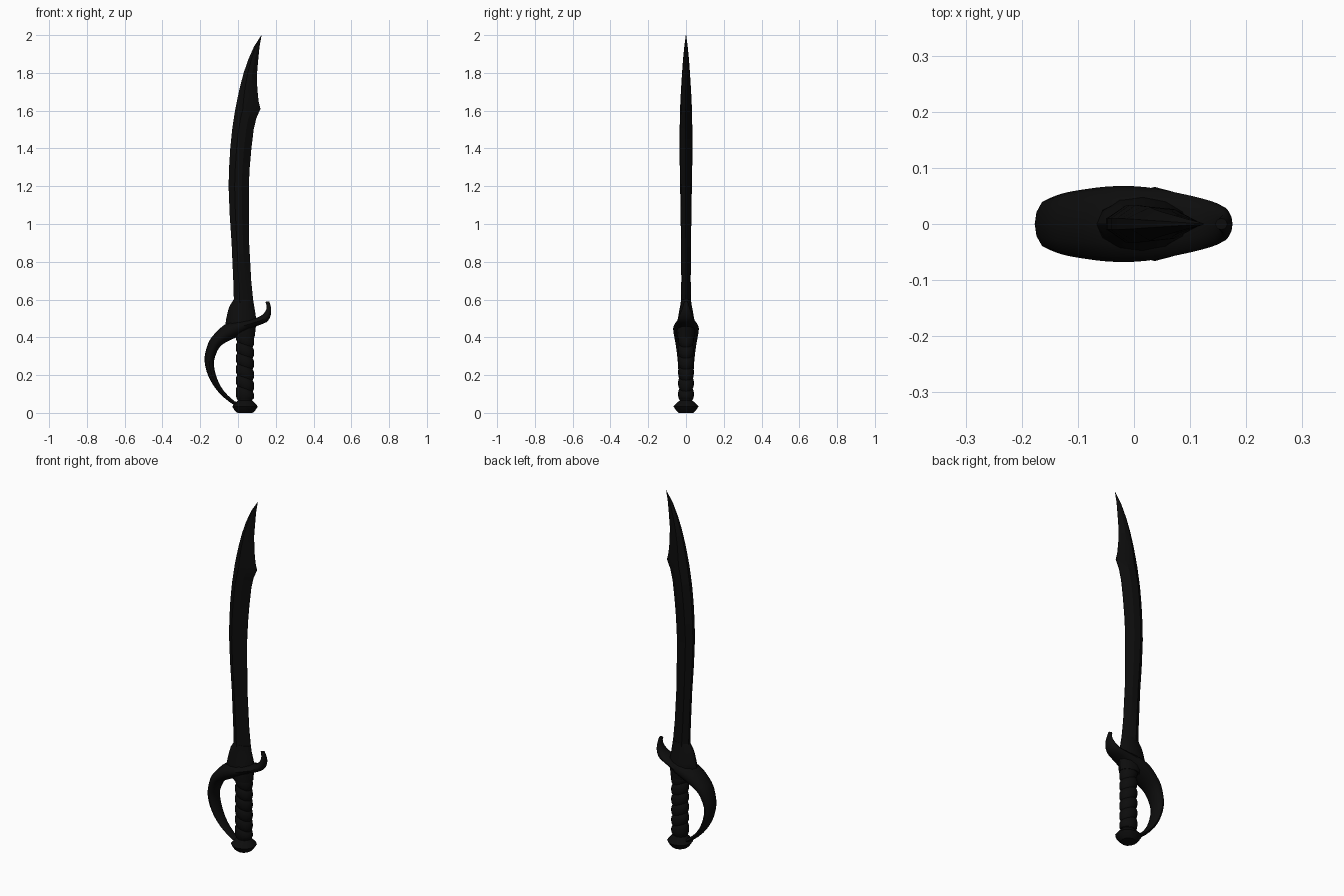
import bpy, bmesh, math
from mathutils import Vector

mat = bpy.data.materials.new("near black metal")
mat.diffuse_color = (0.0038, 0.0038, 0.0038, 1)


def loft(name, rings, angle=35):
    """Skin a closed tube through rings that share a point count."""
    bm = bmesh.new()
    rows = [[bm.verts.new(p) for p in ring] for ring in rings]
    n = len(rows[0])
    for a, b in zip(rows, rows[1:]):
        for i in range(n):
            j = (i + 1) % n
            bm.faces.new((a[i], a[j], b[j], b[i]))
    bm.faces.new(rows[0][::-1])
    bm.faces.new(rows[-1])
    bmesh.ops.recalc_face_normals(bm, faces=bm.faces)
    mesh = bpy.data.meshes.new(name)
    bm.to_mesh(mesh)
    bm.free()
    mesh.materials.append(mat)
    ob = bpy.data.objects.new(name, mesh)
    bpy.context.collection.objects.link(ob)
    bpy.ops.object.select_all(action='DESELECT')
    ob.select_set(True)
    bpy.context.view_layer.objects.active = ob
    bpy.ops.object.shade_smooth_by_angle(angle=math.radians(angle))
    return ob


def oval(p, q, w, sides):
    """Oval ring whose long axis runs p to q in the xz plane, half width w in y."""
    a, b = Vector((p[0], 0, p[1])), Vector((q[0], 0, q[1]))
    mid, half = (a + b) / 2, (a - b) / 2
    ring = []
    for i in range(sides):
        t = math.tau * i / sides
        ring.append(mid + half * math.cos(t) + Vector((0, w * math.sin(t), 0)))
    return ring


def smooth_rows(rows, steps):
    """Catmull-Rom interpolation of rows of numbers."""
    out = []
    for i in range(len(rows) - 1):
        a, b, c, d = (rows[min(max(k, 0), len(rows) - 1)] for k in range(i - 1, i + 3))
        for s in range(steps):
            t = s / steps
            out.append([0.5 * (2 * q + (r - p) * t + (2 * p - 5 * q + 4 * r - u) * t * t
                               + (3 * q - p - 3 * r + u) * t ** 3)
                        for p, q, r, u in zip(a, b, c, d)])
    return out + [rows[-1]]


# Blade: z, spine x, edge x, half thickness
blade = [
    (0.46, -0.02, 0.10, 0.030), (0.52, -0.02, 0.093, 0.029), (0.60, -0.022, 0.080, 0.027),
    (0.70, -0.025, 0.070, 0.025), (0.90, -0.034, 0.059, 0.026), (1.05, -0.044, 0.057, 0.029),
    (1.20, -0.050, 0.057, 0.031), (1.30, -0.047, 0.062, 0.033), (1.40, -0.041, 0.071, 0.034),
    (1.50, -0.031, 0.083, 0.034), (1.56, -0.022, 0.097, 0.032), (1.61, -0.014, 0.119, 0.031),
    (1.65, -0.006, 0.109, 0.030), (1.72, 0.009, 0.102, 0.026), (1.80, 0.030, 0.101, 0.021),
    (1.87, 0.054, 0.107, 0.016), (1.94, 0.085, 0.114, 0.009), (2.00, 0.124, 0.125, 0.001),
]
section = [(0, 0.3), (0.3, 1), (0.65, 0.85), (1, 0.05)]
section += [(t, -y) for t, y in reversed(section)]
loft("blade", [[(l + (r - l) * t, w * y, z) for t, y in section] for z, l, r, w in blade], 25)

# Collar at the root of the blade: z, left x, right x, half depth
collar = [(0.40, -0.025, 0.088, 0.045), (0.46, -0.068, 0.095, 0.052), (0.50, -0.062, 0.097, 0.043),
          (0.54, -0.053, 0.088, 0.036), (0.565, -0.045, 0.083, 0.031), (0.60, -0.023, 0.078, 0.026)]
loft("blade_collar", [oval((l, z), (r, z), w, 12) for z, l, r, w in collar])

# Guard and knuckle bow: outer x z, inner x z, half depth
guard = [
    (0.145, 0.588, 0.166, 0.590, 0.010), (0.152, 0.558, 0.175, 0.553, 0.020),
    (0.138, 0.528, 0.172, 0.513, 0.033), (0.110, 0.508, 0.150, 0.480, 0.043),
    (0.070, 0.497, 0.090, 0.456, 0.055), (0.000, 0.490, 0.037, 0.424, 0.066),
    (-0.070, 0.468, -0.020, 0.395, 0.067), (-0.138, 0.402, -0.085, 0.360, 0.058),
    (-0.166, 0.345, -0.115, 0.315, 0.050), (-0.177, 0.275, -0.128, 0.255, 0.043),
    (-0.155, 0.190, -0.108, 0.175, 0.038), (-0.100, 0.106, -0.074, 0.115, 0.030),
    (-0.022, 0.042, -0.018, 0.062, 0.020), (0.030, 0.025, 0.030, 0.045, 0.015),
]
loft("hand_guard", [oval(r[:2], r[2:4], r[4], 12) for r in smooth_rows(guard, 3)], 50)

# Grip: slanted wrap bands swelling between narrow grooves
rings = []
bands, steps = 6, 5
for k in range(bands * steps + 1):
    f = k / (bands * steps)
    z = 0.07 + 0.35 * f
    r = 0.041 + 0.008 * abs(math.sin(math.pi * k / steps)) ** 0.6
    tilt = 0.014 * min(1, 8 * f, 8 * (1 - f))
    rings.append(oval((0.037 - r, z + tilt), (0.037 + r, z - tilt), r * 0.86, 16))
loft("wrapped_grip", rings, 45)

# Pommel: z, half width, half depth
pommel = [(0, 0.040, 0.040), (0.012, 0.054, 0.052), (0.034, 0.068, 0.066), (0.055, 0.050, 0.046),
          (0.066, 0.038, 0.033), (0.085, 0.040, 0.034)]
loft("pommel", [oval((0.037 - a, z), (0.037 + a, z), b, 12) for z, a, b in pommel], 25)
